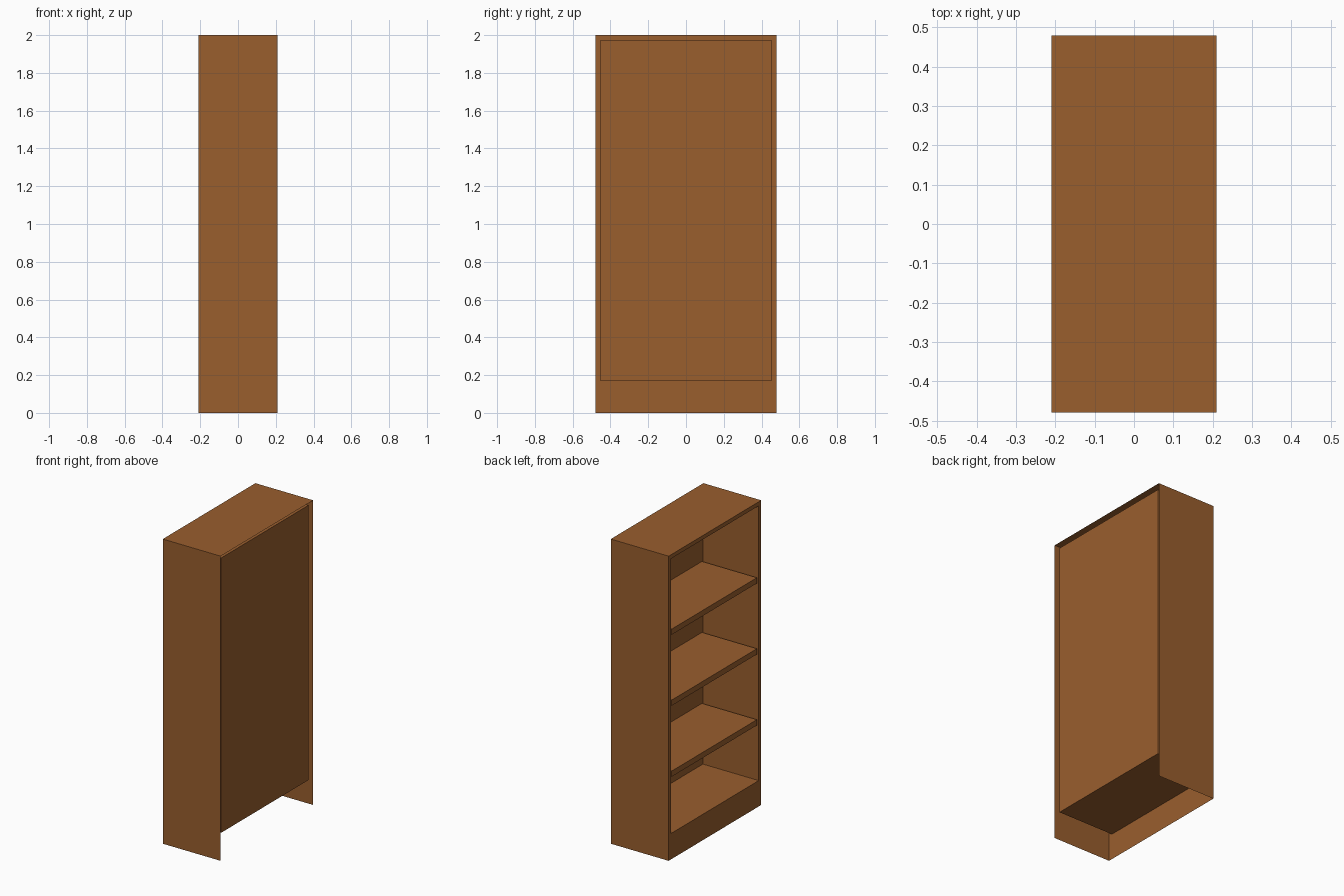
import bpy
import bmesh

if "Cube" in bpy.data.objects:
    bpy.data.objects.remove(bpy.data.objects["Cube"])

DEPTH, WIDTH, HEIGHT = 0.42, 0.96, 2.0
BOARD = 0.037          # frame and shelf thickness
FLOOR_Z = 0.17         # top of the plinth
BACK_X = 0.195         # recessed back panel

wood = bpy.data.materials.new("warm_brown_wood")
wood.diffuse_color = (0.32, 0.112, 0.027, 1.0)
wood.use_nodes = True
wood.node_tree.nodes["Principled BSDF"].inputs["Base Color"].default_value = wood.diffuse_color


def finish(bm, name):
    mesh = bpy.data.meshes.new(name)
    bm.to_mesh(mesh)
    bm.free()
    mesh.materials.append(wood)
    obj = bpy.data.objects.new(name, mesh)
    bpy.context.collection.objects.link(obj)
    return obj


def box(name, lo, hi):
    bm = bmesh.new()
    bmesh.ops.create_cube(bm, size=1)
    for v in bm.verts:
        v.co = [(a + b) / 2 + c * (b - a) for a, b, c in zip(lo, hi, v.co)]
    return finish(bm, name)


# Cabinet shell: thin outer box, open underneath and behind
bm = bmesh.new()
bmesh.ops.create_cube(bm, size=1)
for v in bm.verts:
    v.co = (v.co.x * DEPTH, v.co.y * WIDTH, (v.co.z + 0.5) * HEIGHT)
bm.normal_update()
unwanted = [f for f in bm.faces if f.normal.x > 0.9 or f.normal.z < -0.9]
bmesh.ops.delete(bm, geom=unwanted, context='FACES')

# Face frame with a taller plinth, then the shelf compartment pushed inward
opening = next(f for f in bm.faces if f.normal.x < -0.9)
bmesh.ops.inset_individual(bm, faces=[opening], thickness=BOARD, depth=0)
for v in opening.verts:
    if v.co.z < 1:
        v.co.z = FLOOR_Z
back = bmesh.ops.extrude_discrete_faces(bm, faces=[opening])["faces"][0]
for v in back.verts:
    v.co.x = BACK_X
bm.normal_update()
finish(bm, "cabinet_shell")

# Three evenly spaced shelves
half = WIDTH / 2 - BOARD
for i in range(3):
    top = 0.573 + i * 0.466
    box(f"shelf_{i + 1}", (-DEPTH / 2 + 0.005, -half, top - BOARD),
        (BACK_X - 0.001, half, top))
